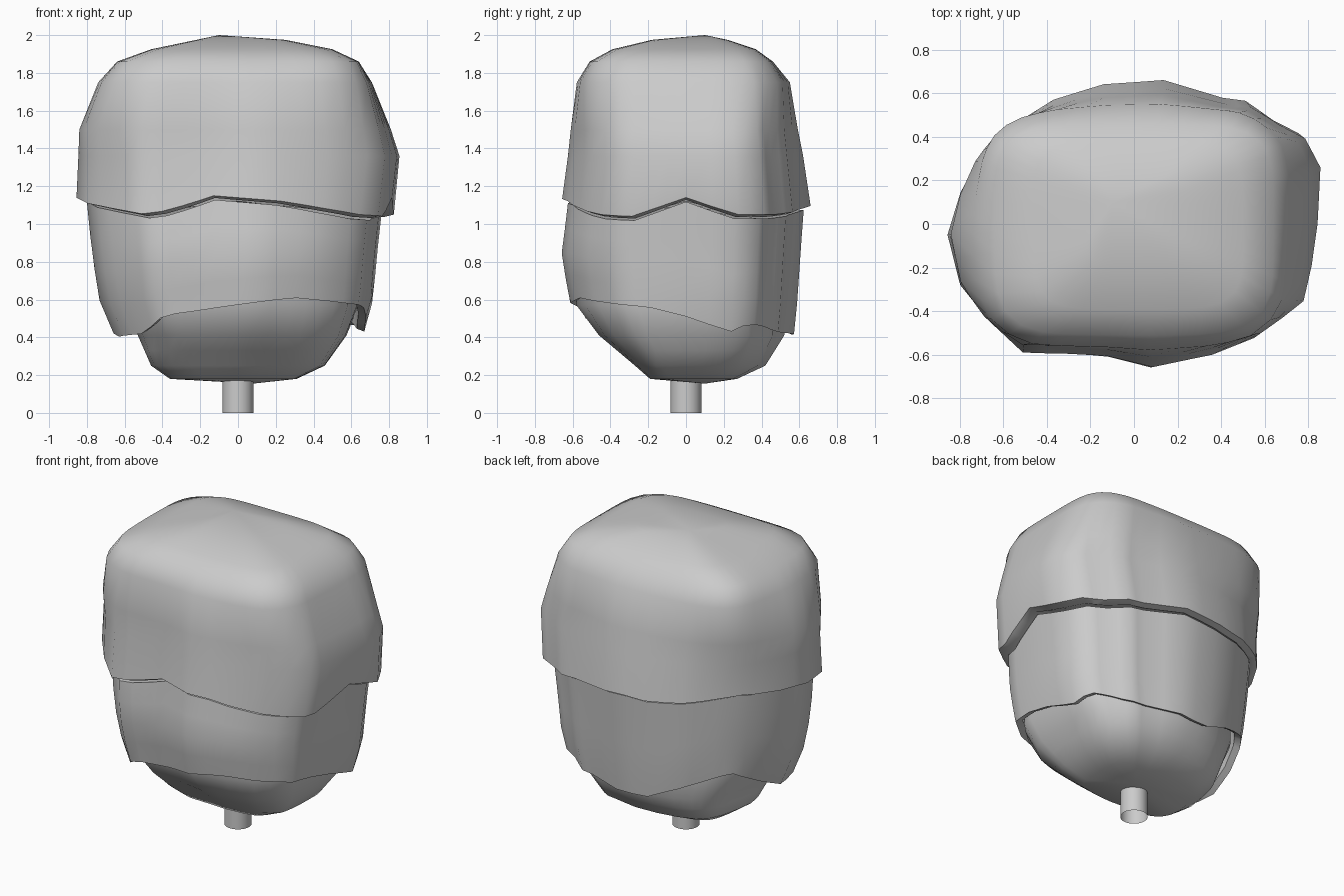
import bpy, bmesh, math

if "Cube" in bpy.data.objects:
    bpy.data.objects.remove(bpy.data.objects["Cube"])

# plan outline shared by all foliage layers (normalised per half axis below)
PLAN = [(.84, 0), (.855, .28), (.78, .42), (.66, .48), (.53, .57), (.42, .585), (.14, .67), (-.14, .65),
        (-.37, .58), (-.5, .5), (-.62, .41), (-.71, .31), (-.8, .15), (-.86, -.05), (-.8, -.28),
        (-.67, -.44), (-.51, -.585), (-.3, -.595), (-.13, -.61), (.09, -.66), (.37, -.6), (.57, -.52),
        (.77, -.37), (.81, -.2)]


def lerp_table(table, v):
    if v <= table[0][0]:
        return table[0][1:]
    for a, b in zip(table, table[1:]):
        if v <= b[0]:
            t = (v - a[0]) / (b[0] - a[0])
            return tuple(p + (q - p) * t for p, q in zip(a[1:], b[1:]))
    return table[-1][1:]


def dense_plan(n=2):
    pts = []
    for (x0, y0), (x1, y1) in zip(PLAN, PLAN[1:] + PLAN[:1]):
        pts += [(x0 + (x1 - x0) * i / n, y0 + (y1 - y0) * i / n) for i in range(n)]
    return pts


OUTLINE = dense_plan()


def wave(table):
    full = [(table[-1][0] - 360, table[-1][1])] + table + [(table[0][0] + 360, table[0][1])]
    return [lerp_table(full, math.degrees(math.atan2(y, x)) % 360)[0] for x, y in OUTLINE]


def ring(profile, heights, inset=1.0, lift=0.0, box=0.0):
    """One cross-section; box blends the plan towards a rounded rectangle."""
    pts = []
    for (x, y), z in zip(OUTLINE, heights):
        x0, x1, y0, y1 = lerp_table(profile, z)
        u = x / (.855 if x > 0 else .86)
        v = y / (.67 if y > 0 else .66)
        k = 1 + box * ((abs(u) ** 5 + abs(v) ** 5) ** -.2 - 1)
        px = u * k * (x1 if x > 0 else -x0)
        py = v * k * (y1 if y > 0 else -y0)
        pts.append((px * inset, py * inset, z + lift))
    return pts


def loft(name, rings, first, last, angle=42):
    bm = bmesh.new()
    loops = [[bm.verts.new(p) for p in r] for r in rings]
    n = len(OUTLINE)
    for a, b in zip(loops, loops[1:]):
        for i in range(n):
            j = (i + 1) % n
            bm.faces.new((a[i], a[j], b[j], b[i]))
    for loop, tip in ((loops[0], first), (loops[-1], last)):
        c = bm.verts.new(tip)
        for i in range(n):
            bm.faces.new((loop[i], loop[(i + 1) % n], c))
    bmesh.ops.recalc_face_normals(bm, faces=bm.faces)
    me = bpy.data.meshes.new(name)
    bm.to_mesh(me)
    bm.free()
    ob = bpy.data.objects.new(name, me)
    bpy.context.collection.objects.link(ob)
    smooth(ob, angle)


def smooth(ob, angle):
    bpy.ops.object.select_all(action='DESELECT')
    ob.select_set(True)
    bpy.context.view_layer.objects.active = ob
    bpy.ops.object.shade_smooth_by_angle(angle=math.radians(angle))


def between(a, b, t):
    return [p + (q - p) * t for p, q in zip(a, b)]


N = len(OUTLINE)
upper_edge = wave([(0, 1.14), (18, 1.05), (35, 1.05), (82, 1.10), (105, 1.09), (125, 1.11), (150, 1.16),
                   (183, 1.14), (231, 1.05), (258, 1.15), (292, 1.12), (326, 1.05), (340, 1.04)])
middle_edge = wave([(0, .51), (18, .43), (25, .47), (35, .46), (45, .43), (100, .41), (150, .61), (187, .40),
                    (215, .42), (232, .52), (260, .56), (300, .61), (320, .59), (345, .56)])

# upper foliage cap with wavy rim, boxier towards the top
up = [(1.05, -.86, .825, -.665, .665), (1.14, -.855, .83, -.655, .655), (1.36, -.845, .855, -.625, .62),
      (1.5, -.84, .81, -.61, .592), (1.75, -.74, .71, -.578, .55), (1.86, -.64, .64, -.51, .46),
      (1.925, -.46, .5, -.39, .37), (1.975, -.22, .25, -.18, .22)]
rings = [ring(up, upper_edge, .88, .01), ring(up, upper_edge, .94, -.012), ring(up, upper_edge)]
rings += [ring(up, [z] * N, box=b) for z, b in
          ((1.36, .1), (1.5, .25), (1.75, .7), (1.86, .95), (1.925, 1), (1.975, 1))]
loft("upper_foliage", rings, (0, 0, 1.12), (-.1, .1, 2.0))

# middle foliage skirt
mid = [(.4, -.65, .66, -.585, .57), (.6, -.735, .715, -.615, .59), (.83, -.77, .735, -.66, .605),
       (1.1, -.8, .765, -.625, .625)]
top = [z - .022 for z in upper_edge]
rings = [ring(mid, middle_edge, .91, .15), ring(mid, middle_edge, .94, .015)]
rings += [ring(mid, between(middle_edge, top, t)) for t in (0, .25, .5, .75, 1)]
loft("middle_foliage", rings, (0, 0, .75), (0, 0, 1.08))

# lower foliage bowl
low = [(.16, -.2, .2, -.05, .2), (.18, -.36, .31, -.19, .27), (.25, -.46, .46, -.27, .42),
       (.41, -.53, .575, -.46, .52), (.57, -.64, .64, -.58, .53), (.72, -.66, .64, -.58, .53)]
rings = [ring(low, [z] * N, box=b) for z, b in
         ((.18, .6), (.25, .5), (.33, .4), (.41, .3), (.57, .1), (.72, 0))]
loft("lower_foliage", rings, (.08, .1, .155), (0, 0, .74), 50)

# trunk, open at the base
bpy.ops.mesh.primitive_cylinder_add(vertices=24, radius=.082, depth=.3, location=(0, 0, .15),
                                    end_fill_type='NOTHING')
trunk = bpy.context.object
trunk.name = "trunk"
smooth(trunk, 40)
